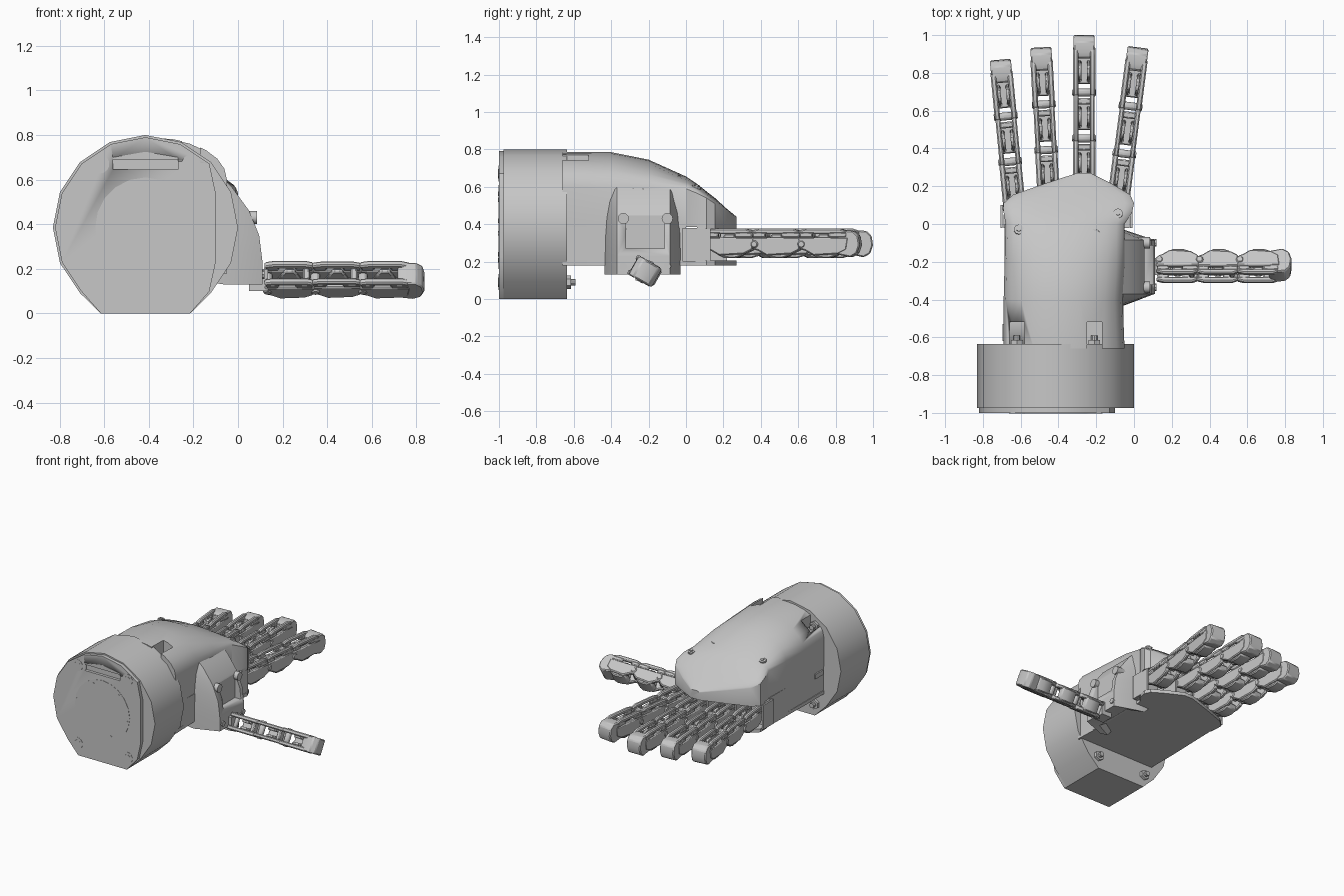
import bpy, bmesh, math
from mathutils import Matrix, Vector

if "Cube" in bpy.data.objects:
    bpy.data.objects.remove(bpy.data.objects["Cube"], do_unlink=True)

grey = bpy.data.materials.new("plain grey")
grey.use_nodes = True
grey.diffuse_color = (0.57, 0.57, 0.57, 1)
grey.node_tree.nodes["Principled BSDF"].inputs["Base Color"].default_value = (0.57, 0.57, 0.57, 1)


def loft(bm, rings):
    """Skin a list of equal-length rings and cap both ends."""
    rows = [[bm.verts.new(p) for p in r] for r in rings]
    n = len(rows[0])
    for a, b in zip(rows, rows[1:]):
        for i in range(n):
            bm.faces.new((a[i], a[(i + 1) % n], b[(i + 1) % n], b[i]))
    bm.faces.new(rows[0])
    bm.faces.new(rows[-1])


def side_prism(bm, pts, x0, x1):
    loft(bm, [[(x, y, z) for y, z in pts] for x in (x0, x1)])


def box(bm, x0, x1, y0, y1, z0, z1):
    side_prism(bm, [(y0, z0), (y1, z0), (y1, z1), (y0, z1)], x0, x1)


def rod(bm, start, end, r, sides=12, r2=None):
    a, b = Vector(start), Vector(end)
    rot = (b - a).to_track_quat('Z', 'Y').to_matrix().to_4x4()
    bmesh.ops.create_cone(bm, cap_ends=True, segments=sides, radius1=r, radius2=r2 or r,
                          depth=(b - a).length, matrix=Matrix.Translation((a + b) / 2) @ rot)


def finish(bm, name, bevel=0, matrix=None, angle=32):
    if matrix:
        bm.transform(matrix)
    bmesh.ops.recalc_face_normals(bm, faces=bm.faces)
    me = bpy.data.meshes.new(name)
    bm.to_mesh(me)
    bm.free()
    me.materials.append(grey)
    ob = bpy.data.objects.new(name, me)
    bpy.context.collection.objects.link(ob)
    bpy.ops.object.select_all(action='DESELECT')
    ob.select_set(True)
    bpy.context.view_layer.objects.active = ob
    bpy.ops.object.shade_smooth_by_angle(angle=math.radians(angle))
    if bevel:
        m = ob.modifiers.new("edges", 'BEVEL')
        m.width, m.segments, m.limit_method = bevel, 1, 'ANGLE'
    return ob


def cut(ob, boxes, name):
    bm = bmesh.new()
    for b in boxes:
        box(bm, *b)
    c = finish(bm, name)
    c.hide_render = True
    c.hide_set(True)
    c.display_type = 'WIRE'
    m = ob.modifiers.new("cut", 'BOOLEAN')
    m.object, m.operation, m.solver = c, 'DIFFERENCE', 'EXACT'


CX, CZ = -0.415, 0.385


def wrist_ring(y, r, right=1.0):
    ring = []
    for i in range(16):
        a = math.tau * i / 16
        ring.append((min(CX + r * math.sin(a), right), y, max(CZ + r * math.cos(a), 0.0)))
    # flat base between the two lower corners
    ring[7], ring[9] = (CX + 0.20, y, 0.0), (CX - 0.20, y, 0.0)
    ring[8] = (CX, y, 0.0)
    return ring


# wrist housing and its front plate
bm = bmesh.new()
loft(bm, [wrist_ring(-0.975, 0.415), wrist_ring(-0.635, 0.415)])
finish(bm, "wrist_housing")
bm = bmesh.new()
loft(bm, [wrist_ring(-1.0, 0.405, -0.10), wrist_ring(-0.97, 0.405, -0.10)])
plate = finish(bm, "wrist_front_plate")
bores = [(-0.62, 0.67), (-0.21, 0.67), (-0.62, 0.09), (-0.21, 0.09)]
cut(plate, [(-0.56, -0.27, -1.1, -0.98, 0.645, 0.69)], "slot_cutter")

bm = bmesh.new()
side = [(-0.56, 0.69), (-0.27, 0.69), (-0.27, 0.70), (-0.415, 0.725), (-0.56, 0.70)]
loft(bm, [[(x, y, z) for x, z in side] for y in (-1.001, -0.99)])
finish(bm, "slot_hood")
bm = bmesh.new()
rod(bm, (CX, -1.002, CZ), (CX, -0.98, CZ), 0.225, 20)
for i in range(6):
    a = math.radians(40 + 60 * i)
    x, z = CX + 0.205 * math.sin(a), CZ + 0.19 * math.cos(a)
    rod(bm, (x, -1.004, z), (x, -0.99, z), 0.012, 6)
finish(bm, "wrist_flange")

# bolts through the wrist
bm = bmesh.new()
for x, z in bores:
    rod(bm, (x, -1.002, z), (x, -0.98, z), 0.043, 14)
    rod(bm, (x, -1.004, z), (x, -0.99, z), 0.026, 6)
    rod(bm, (x, -0.64, z), (x, -0.615, z), 0.036, 6)
    rod(bm, (x, -0.62, z), (x, -0.59, z), 0.018, 10)
finish(bm, "wrist_bolts")

# arched back shell: y, left x, right x, shoulder z, crown z
sections = [(-0.66, -0.69, -0.05, 0.60, 0.787), (-0.40, -0.69, -0.06, 0.59, 0.785),
            (-0.20, -0.685, -0.05, 0.59, 0.745), (0.0, -0.68, -0.05, 0.59, 0.655),
            (0.06, -0.69, -0.01, 0.565, 0.615), (0.11, -0.69, 0.0, 0.54, 0.575),
            (0.155, -0.64, -0.02, 0.51, 0.54), (0.215, -0.47, -0.12, 0.47, 0.485),
            (0.27, -0.30, -0.23, 0.43, 0.44)]
bm = bmesh.new()
rings = []
for y, xl, xr, s, t in sections:
    c, h = (xl + xr) / 2, (xr - xl) / 2
    ring = [(xr, y, 0.385), (xl, y, 0.385)]
    for i in range(13):
        a = math.pi * i / 12
        ring.append((c - h * math.cos(a), y, s + (t - s) * math.sin(a)))
    rings.append(ring)
loft(bm, rings)
shell = finish(bm, "back_shell")
cut(shell, [(x - 0.04, x + 0.04, -0.70, -0.52, 0.655, 0.9) for x in (-0.62, -0.21)], "bolt_pocket_cutter")

# lower palm body, and palm plate following the shell outline
bm = bmesh.new()
box(bm, -0.685, -0.055, -0.65, 0.0, 0.185, 0.39)
box(bm, -0.695, -0.68, -0.62, -0.53, 0.33, 0.365)
finish(bm, "palm_body")
bm = bmesh.new()
outline = [(s[1], s[0]) for s in sections] + [(s[2], s[0]) for s in reversed(sections)]
loft(bm, [[(x, y, z) for x, y in outline] for z in (0.18, 0.205)])
loft(bm, [[(x, y, z) for x, y in outline[4:-4]] for z in (0.375, 0.395)])
finish(bm, "palm_plates")
bm = bmesh.new()
for x, y, z in [(-0.61, -0.04, 0.625), (-0.085, 0.045, 0.585)]:
    rod(bm, (x, y, z - 0.03), (x, y + 0.012, z + 0.02), 0.026, 10)
    rod(bm, (x, y, z - 0.03), (x, y + 0.014, z + 0.027), 0.013, 6)
finish(bm, "shell_screws")

# thumb mount, tapering into the palm at both ends
prof = [(-0.30, 0.66), (-0.13, 0.66), (-0.03, 0.57), (0.05, 0.46), (0.095, 0.35), (0.11, 0.23),
        (0.11, 0.13), (0.0, 0.14), (-0.06, 0.18), (-0.30, 0.185)]
bm = bmesh.new()
loft(bm, [[(-0.30 + (x + 0.30) * k, y, z) for x, z in prof]
          for y, k in ((-0.435, 0.58), (-0.37, 1), (-0.085, 1), (-0.03, 0.6))])
mount = finish(bm, "thumb_mount")
cut(mount, [(0.055, 0.3, -0.32, -0.115, 0.27, 0.7)], "mount_pocket_cutter")
bm = bmesh.new()
for y in (-0.335, -0.10):
    rod(bm, (0.0, y, 0.43), (0.085, y, 0.43), 0.03, 12)
    rod(bm, (0.06, y, 0.175), (0.118, y, 0.175), 0.02, 8)
box(bm, 0.05, 0.135, -0.27, -0.18, 0.10, 0.20)
finish(bm, "thumb_hinge")


def finger(name, origin, forward, up, length):
    """Three open-channel links and a rounded tip along local y."""
    f = Vector(forward).normalized()
    u = Vector(up).normalized()
    r = f.cross(u)
    mat = Matrix.Translation(origin) @ Matrix((r, f, u)).transposed().to_4x4()
    bm = bmesh.new()
    L = (length - 0.07) / 3
    for k in range(3):
        o = k * L

        def at(pts):
            return [(o + y * L, z) for y, z in pts]
        for s in (-1, 1):
            a, b = s * 0.030, s * (0.056 if k % 2 else 0.059)
            # window posts, top rail and scalloped lower wall
            side_prism(bm, at([(0.0, 0.03), (0.28, 0.03), (0.28, 0.06), (0.0, 0.06)]), a, b)
            side_prism(bm, at([(0.62, 0.03), (1.0, 0.03), (1.0, 0.06), (0.62, 0.06)]), a, b)
            side_prism(bm, at([(-0.03, 0.05), (1.0, 0.05), (1.0, 0.066), (0.85, 0.078),
                               (0.15, 0.078), (-0.03, 0.068)]), a, b)
            side_prism(bm, at([(-0.04, 0.032), (1.04, 0.032), (1.0, -0.035), (0.82, -0.058),
                               (0.30, -0.066), (0.12, -0.04), (0.0, -0.03)]), a, b)
            # tendon guide wedge inside the channel
            side_prism(bm, at([(0.25, -0.03), (0.75, -0.03), (0.6, 0.05), (0.4, 0.05)]), s * 0.014, s * 0.034)
        # floor pad, cross bridge and joint pin
        side_prism(bm, at([(0.22, -0.03), (0.84, -0.03), (0.80, -0.066), (0.62, -0.08),
                           (0.38, -0.078), (0.24, -0.06)]), -0.046, 0.046)
        side_prism(bm, at([(0.78, 0.0), (0.92, 0.0), (0.92, 0.055), (0.78, 0.055)]), -0.04, 0.04)
        rod(bm, (-0.063, o + 0.04 * L, -0.005), (0.063, o + 0.04 * L, -0.005), 0.022, 10)
    e = 3 * L
    # rounded fingertip
    side_prism(bm, [(e - 0.05, -0.06), (e + 0.02, -0.075), (e + 0.055, -0.055), (e + 0.07, -0.01),
                    (e + 0.062, 0.04), (e + 0.035, 0.066), (e - 0.02, 0.07), (e - 0.05, 0.06)], -0.056, 0.056)
    finish(bm, name, 0.007, mat)


# four fingers: base and tip in plan
Z = 0.298
plan = {"little_finger": ((-0.632, 0.08), (-0.708, 0.87)), "ring_finger": ((-0.452, 0.14), (-0.493, 0.935)),
        "middle_finger": ((-0.264, 0.20), (-0.264, 1.0)), "index_finger": ((-0.085, 0.11), (0.022, 0.935))}
for name, (b, t) in plan.items():
    d = Vector((t[0] - b[0], t[1] - b[1], 0))
    finger(name, (b[0], b[1], Z), d, (0, 0, 1), d.length)
finger("thumb", (0.125, -0.22, 0.148), (1, 0, 0), (0, -0.87, 0.5), 0.71)

# knuckle brackets between the palm plates
bm = bmesh.new()
for b, t in plan.values():
    box(bm, b[0] - 0.06, b[0] + 0.06, -0.02, b[1] - 0.03, 0.20, 0.38)
    for s in (-1, 1):
        box(bm, b[0] + s * 0.064, b[0] + s * 0.076, -0.02, b[1] + 0.02, 0.20, 0.38)
finish(bm, "knuckle_brackets")
